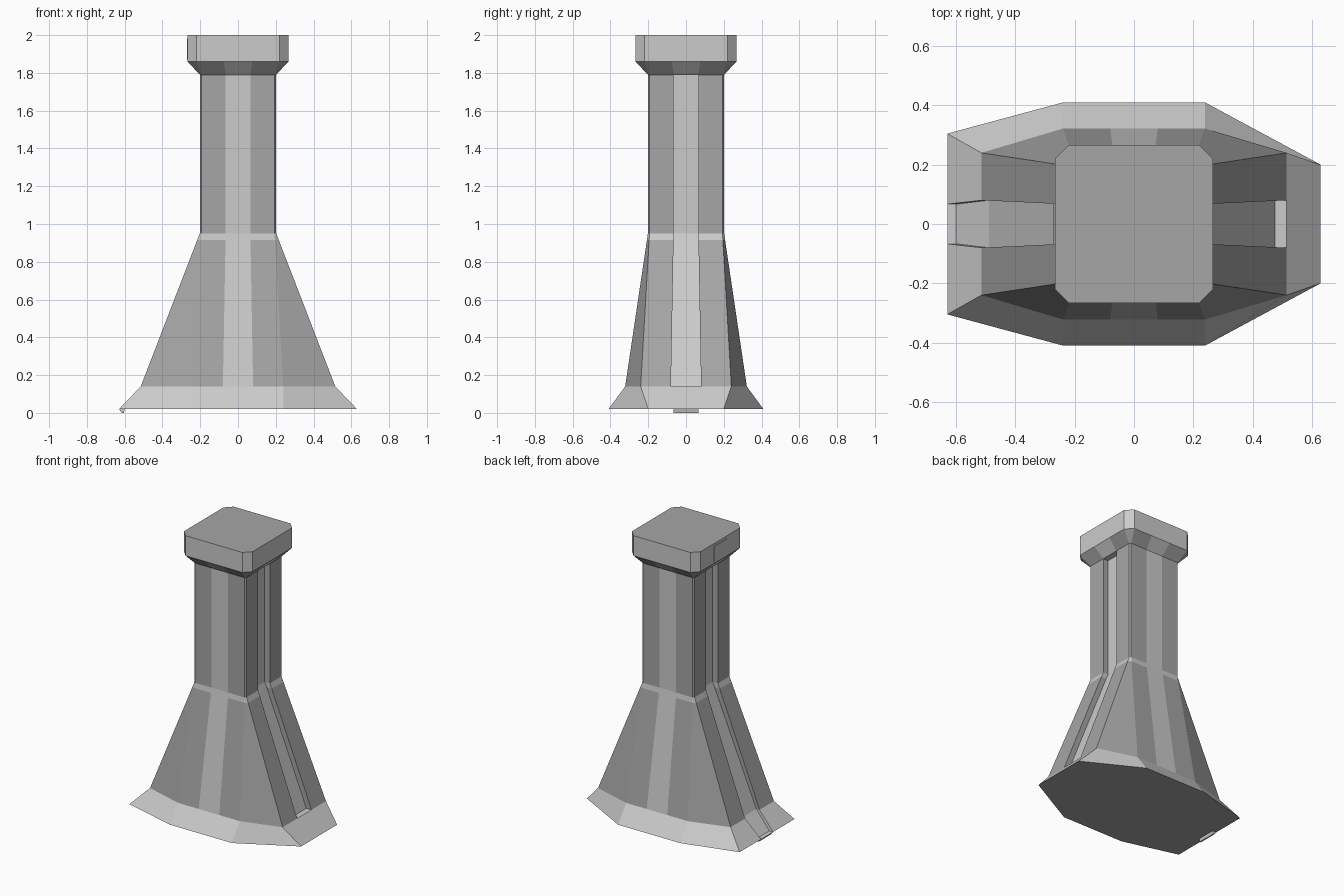
import bpy
import bmesh

if "Cube" in bpy.data.objects:
    bpy.data.objects.remove(bpy.data.objects["Cube"])


def material(name, v):
    m = bpy.data.materials.new(name)
    m.diffuse_color = (v, v, v, 1)
    m.use_nodes = True
    m.node_tree.nodes["Principled BSDF"].inputs["Base Color"].default_value = m.diffuse_color
    return m


LIGHT = material("light_stone", 0.8)
DARK = material("dark_panel", 0.38)


def make_object(name, bm, mats):
    bmesh.ops.remove_doubles(bm, verts=bm.verts, dist=1e-4)
    bmesh.ops.recalc_face_normals(bm, faces=bm.faces)
    me = bpy.data.meshes.new(name)
    bm.to_mesh(me)
    bm.free()
    for m in mats:
        me.materials.append(m)
    ob = bpy.data.objects.new(name, me)
    bpy.context.collection.objects.link(ob)
    return ob


def section(z, x, y, xc, yr, yl, g, dr, dl):
    """Chamfered rectangle with a strip on each face and recessed side strips."""
    right = [(x, -yr), (x, -g), (x - dr, -g), (x - dr, g), (x, g), (x, yr)]
    back = [(xc, y), (g, y), (-g, y), (-xc, y)]
    left = [(-x, yl), (-x, g), (-x + dl, g), (-x + dl, -g), (-x, -g), (-x, -yl)]
    front = [(-xc, -y), (-g, -y), (g, -y), (xc, -y)]
    return [(px, py, z) for px, py in right + back + left + front]


# Pillar: flared foot, tapered skirt, collar, shaft and head
# z, x, y, chamfer x, chamfer y right, chamfer y left, strip, depth right, depth left
levels = [
    (0.02, 0.63, 0.41, 0.24, 0.20, 0.305, 0.067, 0, 0.03),
    (0.14, 0.515, 0.322, 0.24, 0.24, 0.24, 0.08, 0, 0.025),
    (0.14, 0.515, 0.322, 0.24, 0.24, 0.24, 0.08, 0.04, 0.025),
    (0.915, 0.216, 0.207, 0.195, 0.195, 0.195, 0.066, 0.04, 0.04),
    (0.95, 0.202, 0.202, 0.193, 0.193, 0.193, 0.065, 0.04, 0.04),
    (1.79, 0.202, 0.202, 0.193, 0.193, 0.193, 0.065, 0.04, 0.04),
    (1.79, 0.202, 0.202, 0.193, 0.193, 0.193, 0.065, 0, 0),
    (1.86, 0.267, 0.267, 0.22, 0.22, 0.22, 0.075, 0, 0),
    (2.00, 0.267, 0.267, 0.22, 0.22, 0.22, 0.075, 0, 0),
]
dark_bands = {2, 4, 5, 6}
strip_columns = {2, 7, 12, 17}

bm = bmesh.new()
rings = [[bm.verts.new(p) for p in section(*lv)] for lv in levels]
n = len(rings[0])
for k in range(len(rings) - 1):
    for i in range(n):
        j = (i + 1) % n
        f = bm.faces.new((rings[k][i], rings[k][j], rings[k + 1][j], rings[k + 1][i]))
        f.material_index = int(k in dark_bands and i not in strip_columns)
for ring in (rings[0], rings[-1]):
    bm.faces.new(ring).material_index = 1
make_object("pillar", bm, [LIGHT, DARK])


def extrude_y(name, profile, half):
    """Prism with an x-z profile, centred on y = 0."""
    b = bmesh.new()
    ends = [[b.verts.new((x, s * half, z)) for x, z in profile] for s in (-1, 1)]
    for e in ends:
        b.faces.new(e)
    for i in range(len(profile)):
        j = (i + 1) % len(profile)
        b.faces.new((ends[0][i], ends[0][j], ends[1][j], ends[1][i]))
    return make_object(name, b, [LIGHT])


# Small tab under the left groove, and the thin strip on the left of the head
extrude_y("foot_tab", [(-0.63, 0.02), (-0.60, 0.02), (-0.605, 0.0), (-0.615, 0.0)], 0.067)
extrude_y("head_strip", [(-0.26, 1.87), (-0.26, 1.99), (-0.271, 1.98), (-0.271, 1.87)], 0.07)
